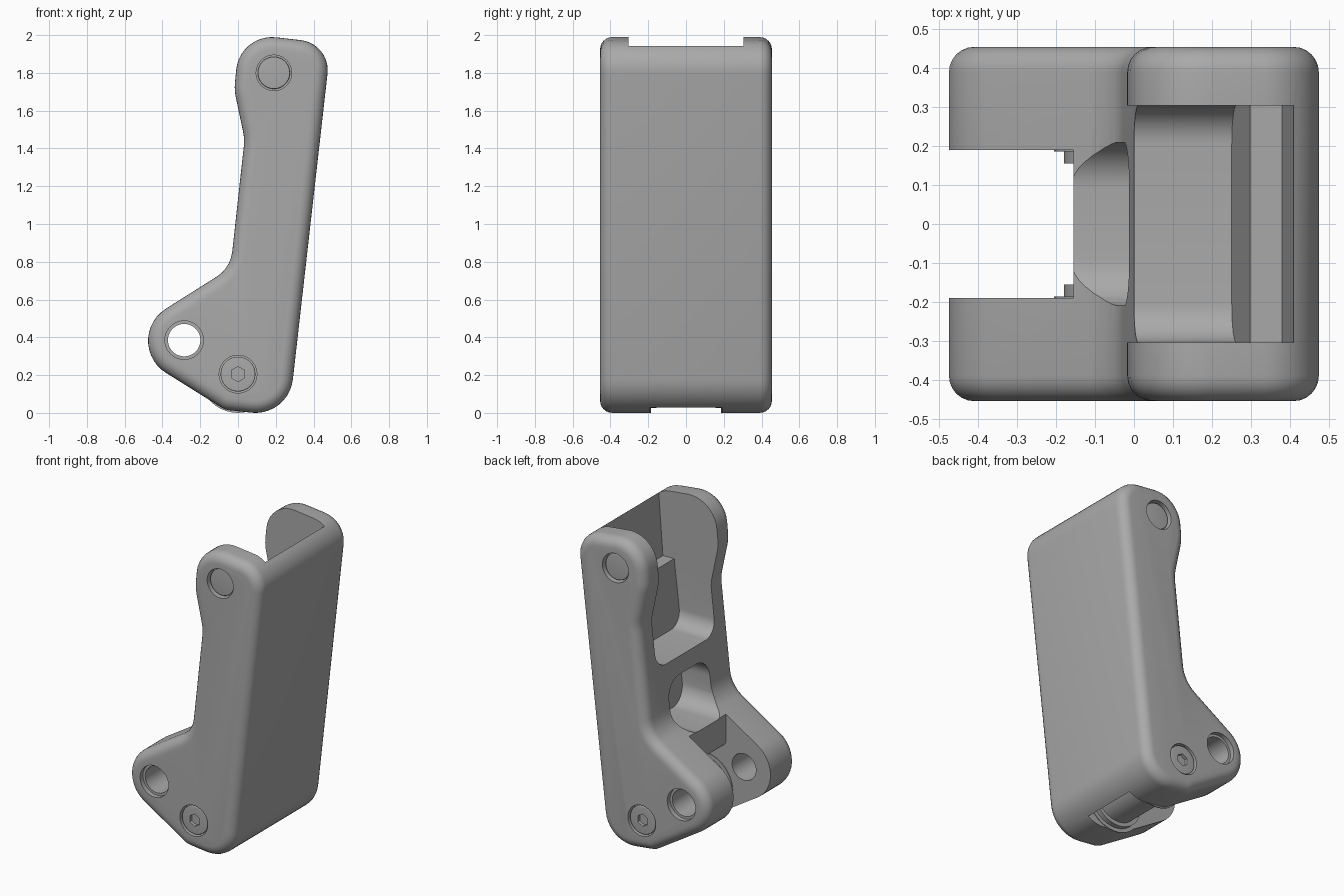
import bpy, bmesh, math
from mathutils import Vector

if "Cube" in bpy.data.objects:
    bpy.data.objects.remove(bpy.data.objects["Cube"])

grey = bpy.data.materials.new("satin_grey")
grey.diffuse_color = (0.4, 0.4, 0.4, 1)
grey.use_nodes = True
grey.node_tree.nodes["Principled BSDF"].inputs["Base Color"].default_value = grey.diffuse_color
SLANT = 0.115  # lean of the long back wall


def fillet(corners, seg=10):
    """Polygon with each corner (a, b, radius) replaced by a tangent arc."""
    out = []
    n = len(corners)
    for i, (a, b, r) in enumerate(corners):
        p = Vector((a, b))
        if r == 0:
            out.append(p)
            continue
        u = (Vector(corners[i - 1][:2]) - p).normalized()
        v = (Vector(corners[(i + 1) % n][:2]) - p).normalized()
        half = u.angle(v) / 2
        c = p + (u + v).normalized() * r / math.sin(half)
        t = r / math.tan(half)
        s, e = p + u * t - c, p + v * t - c
        sweep = s.angle_signed(e)
        a0 = math.atan2(s.y, s.x)
        k = max(3, int(seg * abs(sweep) / 1.5))
        out += [c + r * Vector((math.cos(a0 - sweep * j / k), math.sin(a0 - sweep * j / k)))
                for j in range(k + 1)]
    return out


def prism(name, pts, lo, hi, axis="y", round_edge=0.0, lean=0.0):
    """Extrude a profile: (x, z) along y, or (y, z) along x."""
    bm = bmesh.new()
    rings = []
    for d in (lo, hi):
        rings.append([bm.verts.new((a, d, b) if axis == "y" else (d + lean * b, a, b)) for a, b in pts])
    caps = [bm.faces.new(r) for r in rings]
    n = len(pts)
    for i in range(n):
        j = (i + 1) % n
        bm.faces.new((rings[0][i], rings[0][j], rings[1][j], rings[1][i]))
    bmesh.ops.recalc_face_normals(bm, faces=bm.faces)
    if round_edge:
        edges = [e for f in caps for e in f.edges]
        bmesh.ops.bevel(bm, geom=edges, offset=round_edge, segments=6, profile=0.5,
                        affect='EDGES', clamp_overlap=False)
        bmesh.ops.recalc_face_normals(bm, faces=bm.faces)
    me = bpy.data.meshes.new(name)
    bm.to_mesh(me)
    bm.free()
    me.materials.append(grey)
    ob = bpy.data.objects.new(name, me)
    bpy.context.collection.objects.link(ob)
    return ob


def disc(name, x, z, r, lo, hi, sides=40, edge=0.0):
    pts = [(x + r * math.cos(math.tau * i / sides + math.pi / 2),
            z + r * math.sin(math.tau * i / sides + math.pi / 2)) for i in range(sides)]
    return prism(name, pts, lo, hi, round_edge=edge)


def cut(ob, cutter):
    m = ob.modifiers.new("cut", 'BOOLEAN')
    m.object, m.operation, m.solver = cutter, 'DIFFERENCE', 'EXACT'
    bpy.context.view_layer.objects.active = ob
    bpy.ops.object.modifier_apply(modifier=m.name)
    bpy.data.objects.remove(cutter)


# lever body: bent side profile with rounded side edges
outline = fillet([(0.01, 2.02, .19), (.492, 1.965, .16), (.268, -.012, .2), (-.07, .027, .1),
                  (-.652, .391, .2), (-.04, .777, .18), (.035, 1.46, .25), (-.02, 1.72, .25)])
body = prism("lever_body", outline, -.455, .455, round_edge=.065)

# upper fork slot, then the rounded pocket beneath it
cut(body, prism("slot", [(-.3, 2.2), (.43, 2.2), (.41, 1.95), (.38, 1.55), (-.3, 1.57)], -.305, .305))
pocket = fillet([(-.305, 1.14, .1), (.305, 1.14, .1), (.305, 1.7, 0), (-.305, 1.7, 0)])
cut(body, prism("pocket", pocket, -.6, .12, "x", lean=SLANT))

# middle window recess
recess = fillet([(-.21, .70, .12), (.21, .70, .12), (.21, 1.03, .12), (-.21, 1.03, .12)])
cut(body, prism("recess", recess, -.6, .08, "x", lean=SLANT))

# lower fork slot
cut(body, prism("fork", fillet([(-.7, 1.0, 0), (-.155, 1.0, 0), (-.155, .5, .04), (.1, .44, .12),
                                (.22, .3, .1), (.17, -.2, 0), (-.7, -.2, 0)]), -.19, .19))

# side holes: through hole with counterbores, screw and pin seats
cut(body, disc("through", -.285, .395, .086, -.6, .6))
for s in (-1, 1):
    for x, z, r, depth in ((-.285, .395, .102, .03), (0, .215, .1, .05), (.19, 1.81, .094, .05)):
        cut(body, disc("bore", x, z, r, s * (.455 - depth), s * .6))

# roller and its shoulders between the lower fork arms
parts = [body, disc("fork_roller", 0, .215, .155, -.192, .192)]
for s, side in ((-1, "front"), (1, "back")):
    parts.append(disc(side + "_roller_shoulder", 0, .215, .18, s * .155, s * .192))
    parts.append(disc(side + "_roller_washer", 0, .215, .205, s * .186, s * .192))
    # screw head with hex socket
    screw = disc(side + "_screw_head", 0, .215, .092, s * .4, s * .447, edge=.006)
    cut(screw, disc("socket", 0, .215, .04, s * .425, s * .5, sides=6))
    # upper pin end
    pin = disc(side + "_pin_end", .19, 1.81, .085, s * .4, s * .438, edge=.006)
    parts += [screw, pin]

# stand on the ground, smooth shading with crisp edges
low = min(v.co.z for v in body.data.vertices)
for ob in parts:
    ob.location.z = -low
    bpy.ops.object.select_all(action='DESELECT')
    ob.select_set(True)
    bpy.context.view_layer.objects.active = ob
    bpy.ops.object.shade_smooth_by_angle(angle=math.radians(25))
